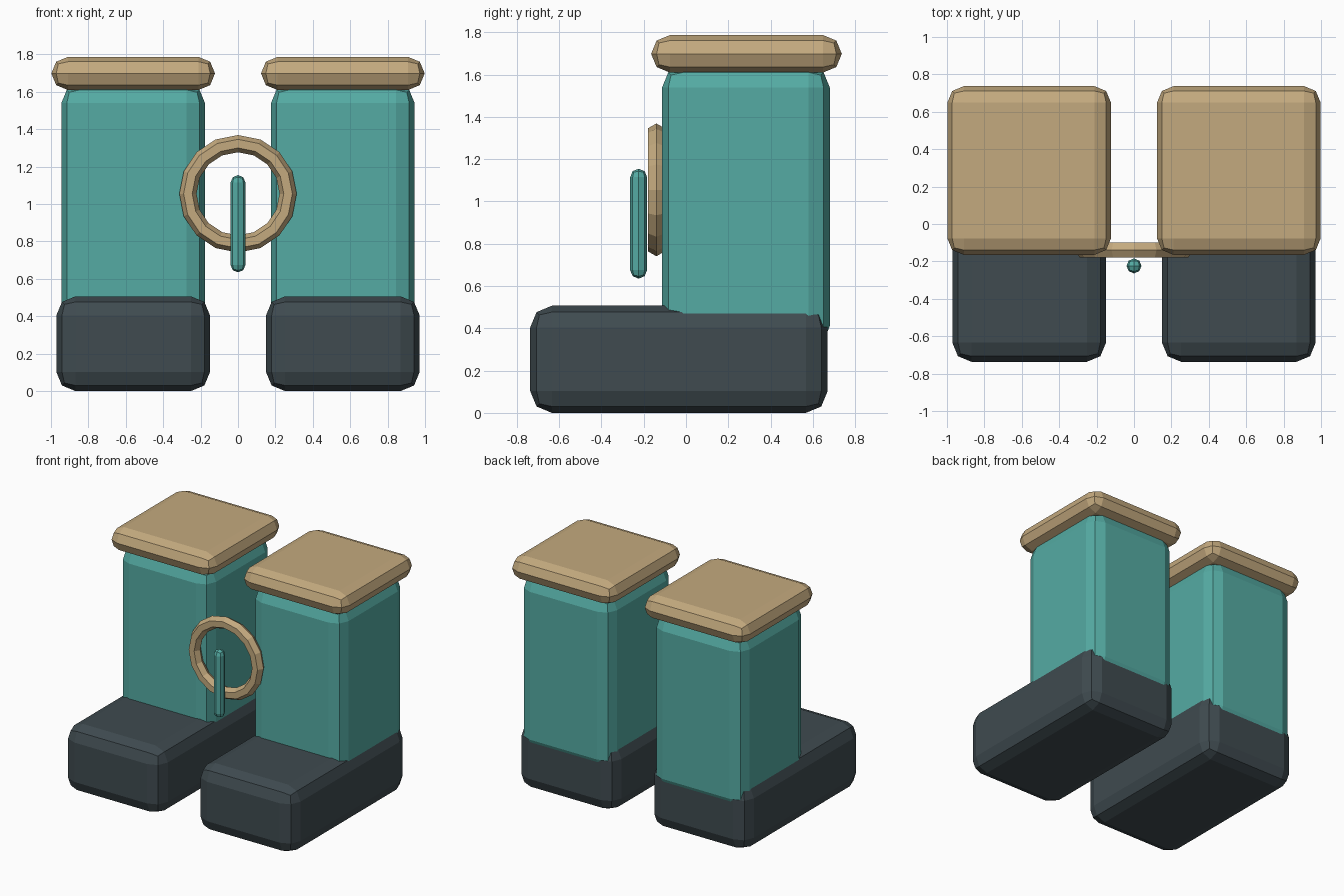
import bpy, bmesh, math
from mathutils import Vector

if "Cube" in bpy.data.objects:
    bpy.data.objects.remove(bpy.data.objects["Cube"])


def material(name, rgb):
    m = bpy.data.materials.new(name)
    m.diffuse_color = (*rgb, 1)
    m.use_nodes = True
    m.node_tree.nodes["Principled BSDF"].inputs["Base Color"].default_value = m.diffuse_color
    return m


TEAL = material("teal", (0.09, 0.41, 0.37))
TAN = material("tan", (0.55, 0.40, 0.21))
DARK = material("dark_slate", (0.05, 0.07, 0.08))


def rounded_box(name, lo, hi, bevel, mat):
    """Box between two corners with a two-step bevel on every edge."""
    lo, hi = Vector(lo), Vector(hi)
    size = hi - lo
    bm = bmesh.new()
    bmesh.ops.create_cube(bm, size=1)
    bmesh.ops.scale(bm, vec=size, verts=bm.verts)
    bmesh.ops.bevel(bm, geom=bm.edges[:], offset=min(bevel, min(size) / 2),
                    offset_type='OFFSET', segments=2, profile=0.5,
                    affect='EDGES', clamp_overlap=True)
    bmesh.ops.remove_doubles(bm, verts=bm.verts, dist=0.0005)
    bmesh.ops.recalc_face_normals(bm, faces=bm.faces)
    me = bpy.data.meshes.new(name)
    bm.to_mesh(me)
    bm.free()
    me.materials.append(mat)
    ob = bpy.data.objects.new(name, me)
    ob.location = (lo + hi) / 2
    bpy.context.collection.objects.link(ob)
    return ob


# Pair of boots: foot, shaft and cuff on each side
for side, cx in (("left", -0.5605), ("right", 0.5605)):
    def part(name, half, y0, y1, z0, z1, bevel, mat):
        rounded_box(f"{side}_{name}", (cx - half, y0, z0), (cx + half, y1, z1), bevel, mat)

    part("foot", 0.411, -0.737, 0.67, 0.0, 0.507, 0.103, DARK)
    part("shaft", 0.384, -0.113, 0.68, 0.31, 1.64, 0.1, TEAL)
    part("cuff", 0.4375, -0.165, 0.737, 1.61, 1.787, 0.09, TAN)

# Ring joining the boots
bpy.ops.mesh.primitive_torus_add(major_segments=16, minor_segments=6,
                                 major_radius=0.268, minor_radius=0.046,
                                 location=(0, -0.14, 1.055),
                                 rotation=(math.pi / 2, 0, 0))
ring = bpy.context.object
ring.name = "ring"
ring.data.materials.append(TAN)

# Slim peg hanging in front of the ring
rounded_box("peg", (-0.04, -0.264, 0.635), (0.04, -0.184, 1.155), 0.04, TEAL)
